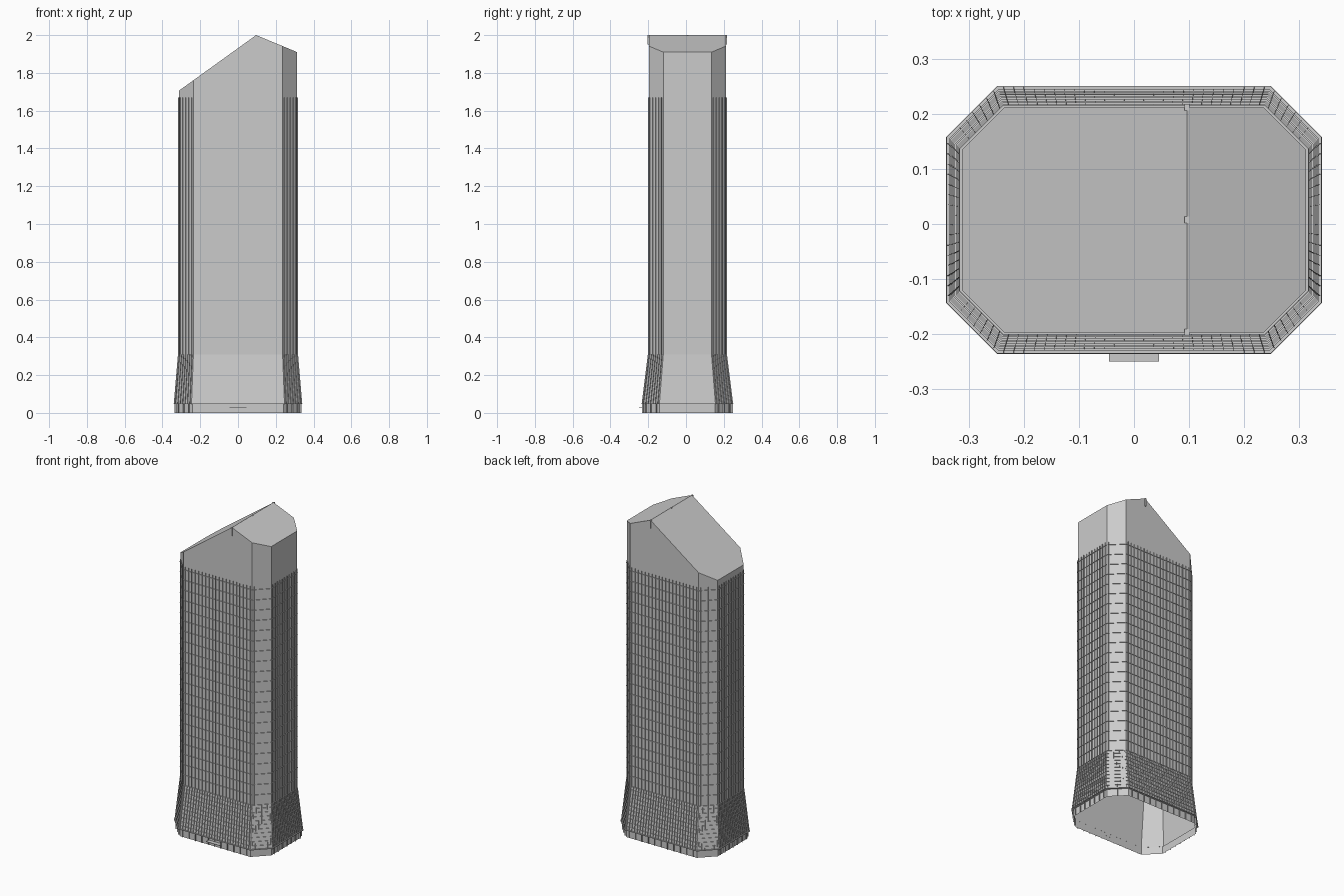
import bpy, bmesh, math
from mathutils import Vector

cube = bpy.data.objects.get("Cube")
if cube:
    bpy.data.objects.remove(cube)

CY = 0.0075  # plan centre in y


def material(name, rgb):
    m = bpy.data.materials.new(name)
    m.use_nodes = True
    m.diffuse_color = (*rgb, 1)
    m.node_tree.nodes["Principled BSDF"].inputs["Base Color"].default_value = (*rgb, 1)
    return m


concrete = material("light grey", (0.6, 0.6, 0.6))


def finish(bm, name):
    mesh = bpy.data.meshes.new(name)
    bm.to_mesh(mesh)
    bm.free()
    mesh.materials.append(concrete)
    obj = bpy.data.objects.new(name, mesh)
    bpy.context.collection.objects.link(obj)
    return obj


def octagon(hx, hy, c, z, out=0.0):
    """Chamfered rectangle, anticlockwise, optionally offset outwards."""
    hx, hy, c = hx + out, hy + out, c + out * (2 - math.sqrt(2))
    quarter = [(hx, -hy + c), (hx, hy - c), (hx - c, hy), (c - hx, hy)]
    pts = quarter + [(-x, -y) for x, y in quarter]
    return [Vector((x, y + CY, z)) for x, y in pts]


def shaft_ring(z, out=0.0):
    return octagon(0.313, 0.2045, 0.077, z, out)


def skirt_ring(z, out=0.0):
    t = (z - 0.05) / 0.26
    return octagon(0.335 - 0.022 * t, 0.237 - 0.0325 * t, 0.089 - 0.012 * t, z, out)


def base_ring(z, out=0.0):
    return octagon(0.327, 0.232, 0.085, z, out)


def loft(bm, rings):
    loops = [[bm.verts.new(p) for p in r] for r in rings]
    for a, b in zip(loops, loops[1:]):
        for i in range(8):
            j = (i + 1) % 8
            bm.faces.new((a[i], a[j], b[j], b[i]))


def fins(name, ring, z0, z1, spacing, depth):
    """Thin upright blades standing out from every wall."""
    bm = bmesh.new()
    low, high = ring(z0), ring(z1)
    for i in range(8):
        j = (i + 1) % 8
        edge = low[j] - low[i]
        n = max(1, round(edge.length / spacing))
        out = Vector((edge.y, -edge.x, 0)).normalized() * depth
        for k in range(n):
            t = (k + 0.5) / n
            a, b = low[i].lerp(low[j], t), high[i].lerp(high[j], t)
            bm.faces.new([bm.verts.new(p) for p in (a, a + out, b + out, b)])
    return finish(bm, name)


def ledges(name, ring, z0, z1, count, depth):
    """Thin level shelves running round the tower."""
    bm = bmesh.new()
    for k in range(count):
        z = z0 + (z1 - z0) * k / (count - 1)
        loft(bm, [ring(z, depth), ring(z)])
    return finish(bm, name)


# Tower shaft, cut by two sloping roof planes
bm = bmesh.new()
loft(bm, [shaft_ring(0.31), shaft_ring(2.3)])
for slope in (-0.72, 0.415):
    cut = bmesh.ops.bisect_plane(
        bm, geom=bm.verts[:] + bm.edges[:] + bm.faces[:], dist=1e-5,
        plane_co=(0.096, 0, 2), plane_no=(slope, 0, 1), clear_outer=True)
    rim = [e for e in cut["geom_cut"] if isinstance(e, bmesh.types.BMEdge)]
    bmesh.ops.edgenet_fill(bm, edges=[e for e in rim if e.is_boundary])
bmesh.ops.recalc_face_normals(bm, faces=bm.faces)
finish(bm, "tower_shaft")

# Flared skirt
bm = bmesh.new()
loft(bm, [skirt_ring(0.05), skirt_ring(0.31)])
finish(bm, "flared_skirt")

# Ground floor walls with the projecting rim above, open underneath
bm = bmesh.new()
loft(bm, [base_ring(0), base_ring(0.046)])
finish(bm, "ground_floor_wall")
bm = bmesh.new()
loft(bm, [base_ring(0.046), skirt_ring(0.046, 0.006), skirt_ring(0.05, 0.006), skirt_ring(0.05)])
finish(bm, "skirt_rim")

# Facade grid
fins("shaft_fins", shaft_ring, 0.31, 1.67, 0.024, 0.005)
ledges("shaft_ledges", shaft_ring, 0.31, 1.65, 22, 0.004)
fins("skirt_fins", skirt_ring, 0.05, 0.31, 0.018, 0.005)
ledges("skirt_ledges", skirt_ring, 0.07, 0.29, 10, 0.003)
fins("ground_floor_fins", base_ring, 0, 0.046, 0.045, 0.008)

# Ridge brackets at both gables and the middle
bm = bmesh.new()
for y in (-0.197, CY, 0.212):
    box = bmesh.ops.create_cube(bm, size=1)["verts"]
    bmesh.ops.scale(bm, vec=(0.009, 0.012, 0.05), verts=box)
    bmesh.ops.translate(bm, vec=(0.096, y, 1.975), verts=box)
finish(bm, "ridge_brackets")

# Entrance canopy
bm = bmesh.new()
box = bmesh.ops.create_cube(bm, size=1)["verts"]
bmesh.ops.scale(bm, vec=(0.09, 0.026, 0.002), verts=box)
bmesh.ops.translate(bm, vec=(0, -0.237, 0.028), verts=box)
finish(bm, "entrance_canopy")
